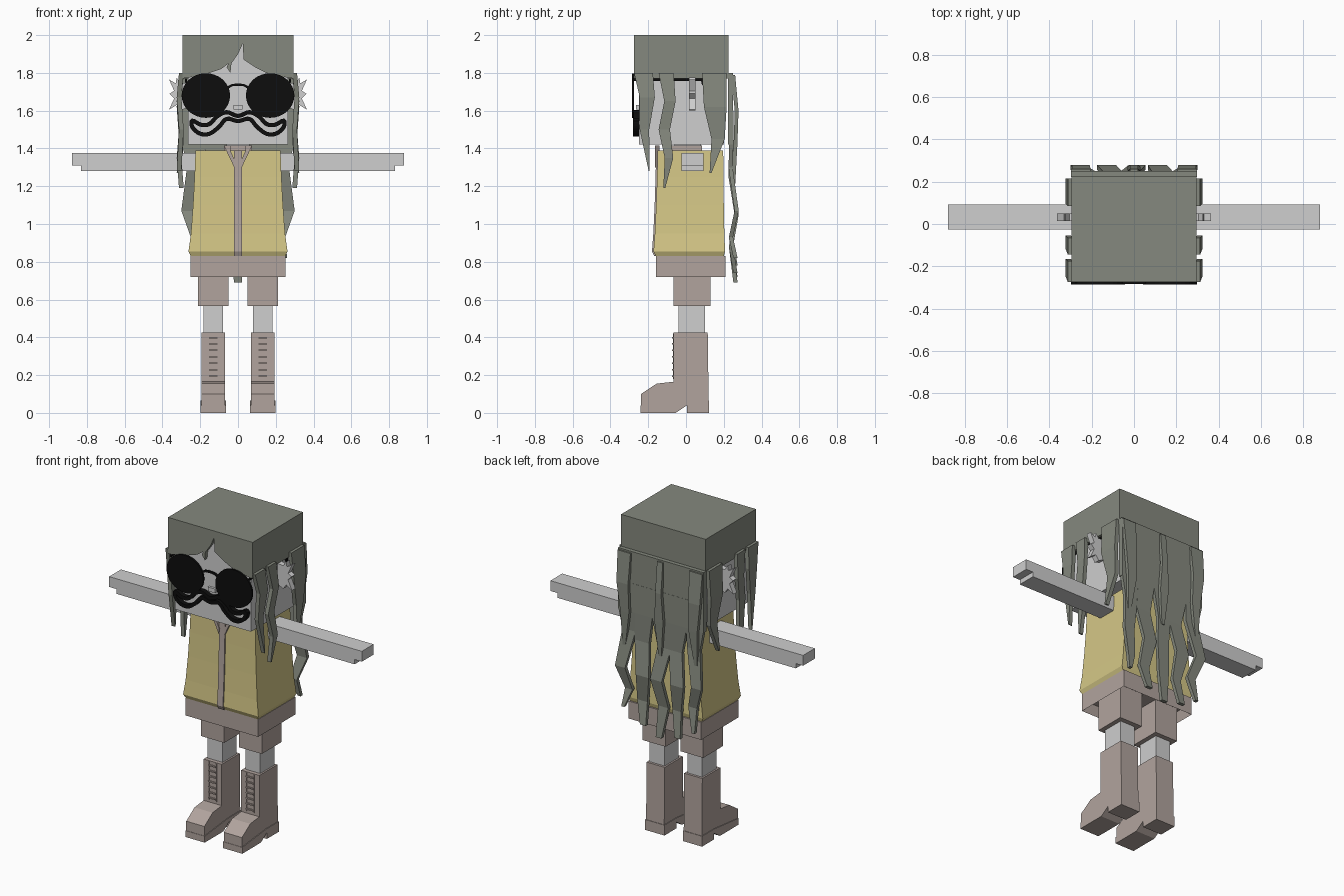
import bpy, bmesh, math
from mathutils import Vector

if "Cube" in bpy.data.objects:
    bpy.data.objects.remove(bpy.data.objects["Cube"])


def material(name, rgb):
    m = bpy.data.materials.new(name)
    m.use_nodes = True
    col = (*rgb, 1)
    m.diffuse_color = col
    m.node_tree.nodes["Principled BSDF"].inputs["Base Color"].default_value = col
    return m


SKIN = material("pale grey skin", (0.62, 0.62, 0.62))
HAIR = material("grey green hair", (0.235, 0.25, 0.21))
COAT = material("straw yellow coat", (0.66, 0.57, 0.24))
CLOTH = material("mauve cloth", (0.44, 0.37, 0.34))
BLACK = material("black", (0.004, 0.004, 0.004))


def finish(name, bm, mat):
    bmesh.ops.recalc_face_normals(bm, faces=bm.faces[:])
    me = bpy.data.meshes.new(name)
    bm.to_mesh(me)
    bm.free()
    me.materials.append(mat)
    ob = bpy.data.objects.new(name, me)
    bpy.context.collection.objects.link(ob)
    return ob


def loft(name, rings, mat):
    """Skin through rings of equal length, capped at both ends."""
    bm = bmesh.new()
    vs = [[bm.verts.new(p) for p in r] for r in rings]
    n = len(vs[0])
    for a, b in zip(vs, vs[1:]):
        for i in range(n):
            j = (i + 1) % n
            bm.faces.new((a[i], a[j], b[j], b[i]))
    bm.faces.new(vs[0])
    bm.faces.new(vs[-1])
    return finish(name, bm, mat)


def rect(x0, x1, y0, y1, z):
    return [(x0, y0, z), (x1, y0, z), (x1, y1, z), (x0, y1, z)]


def box(name, x, y, z, mat):
    return loft(name, [rect(*x, *y, z[0]), rect(*x, *y, z[1])], mat)


def plate(name, pts, axis, a, b, mat):
    """Extrude a 2D outline along x or y between a and b."""
    put = (lambda p, d: (d, *p)) if axis == "x" else (lambda p, d: (p[0], d, p[1]))
    return loft(name, [[put(p, a) for p in pts], [put(p, b) for p in pts]], mat)


def strand(name, path, axis, thick):
    """Flat tapering lock; path holds x, y, z, width."""
    rings = []
    for x, y, z, w in path:
        hx, hy = (w / 2, thick / 2) if axis == "x" else (thick / 2, w / 2)
        rings.append(rect(x - hx, x + hx, y - hy, y + hy, z))
    return loft(name, rings, HAIR)


def ribbon(name, pts, half, y0, y1, closed=False):
    """Flat black band following a smoothed path in the xz plane."""
    P = [Vector(p) for p in pts]
    n = len(P)
    line = []
    for i in range(n if closed else n - 1):
        get = lambda k: P[k % n] if closed else P[min(max(k, 0), n - 1)]
        a, b, c, d = (get(i + k) for k in (-1, 0, 1, 2))
        for s in range(4):
            t = s / 4
            line.append(0.5 * (2 * b + (c - a) * t + (2 * a - 5 * b + 4 * c - d) * t * t
                               + (3 * b - a - 3 * c + d) * t ** 3))
    line.append(line[0] if closed else P[-1])
    rings = []
    m = len(line) - 1
    for i, p in enumerate(line):
        before = line[m - 1] if closed and i == 0 else line[max(i - 1, 0)]
        after = line[1] if closed and i == m else line[min(i + 1, m)]
        d = (after - before).normalized() * half
        q, r = (p.x - d.y, p.y + d.x), (p.x + d.y, p.y - d.x)
        rings.append([(q[0], y0, q[1]), (r[0], y0, r[1]), (r[0], y1, r[1]), (q[0], y1, q[1])])
    return loft(name, rings, BLACK)


# Head, neck and nose
box("head", (-.265, .265), (-.25, .2), (1.42, 1.96), SKIN)
box("neck", (-.06, .06), (-.06, .08), (1.37, 1.43), SKIN)
box("nose", (-.025, .025), (-.265, -.24), (1.605, 1.63), SKIN)

# Hair cap with a jagged front hairline
box("hair_cap", (-.295, .295), (-.24, .225), (1.77, 2), HAIR)
fringe = [(-.295, 2), (-.295, 1.77), (-.2, 1.785), (-.15, 1.8), (-.09, 1.82), (-.05, 1.85),
          (-.06, 1.83), (-.04, 1.8), (-.035, 1.85), (0, 1.9), (.025, 1.955), (.03, 1.87),
          (.09, 1.83), (.15, 1.8), (.2, 1.785), (.295, 1.77), (.295, 2)]
plate("hair_fringe", fringe, "y", -.275, -.235, HAIR)
box("back_hair_sheet", (-.297, .297), (.222, .25), (1.42, 1.8), HAIR)

# Side locks, ears and glasses arms
side_locks = [
    [(-.225, 1.8, .1), (-.205, 1.67, .08), (-.22, 1.5, .05), (-.195, 1.28, .005)],
    [(-.105, 1.8, .08), (-.085, 1.65, .06), (-.115, 1.5, .06), (-.09, 1.35, .045), (-.115, 1.19, .01)],
    [(.15, 1.8, .13), (.155, 1.62, .12), (.17, 1.45, .07), (.13, 1.27, .01)]]
ear = [(.26, 1.75), (.305, 1.745), (.325, 1.775), (.33, 1.745), (.365, 1.765), (.338, 1.705),
       (.362, 1.69), (.338, 1.665), (.365, 1.605), (.325, 1.63), (.305, 1.6), (.26, 1.62)]
for side, s in (("left", 1), ("right", -1)):
    for k, lock in enumerate(side_locks):
        path = [(s * (.3 + (.012 if i % 2 else 0)), y, z, w) for i, (y, z, w) in enumerate(lock)]
        strand(f"{side}_side_lock_{k + 1}", path, "y", .025)
    plate(f"{side}_ear", [(s * x, z) for x, z in ear], "y", .015, .05, SKIN)
    lens = [(s * .17 + .128 * math.cos(t * math.pi / 16), 1.68 + .118 * math.sin(t * math.pi / 16))
            for t in range(32)]
    plate(f"{side}_lens", lens, "y", -.286, -.274, BLACK)
    temple = [(-.28, 1.77), (.1, 1.77), (.1, 1.735), (.085, 1.735), (.08, 1.758), (-.28, 1.758)]
    plate(f"{side}_glasses_arm", temple, "x", s * .27, s * .28, BLACK)

# Long back locks: x, z, width at each bend
back_y = (.24, .24, .236, .268, .238, .262)
back_locks = [
    [(.235, 1.6, .12), (.235, 1.42, .12), (.225, 1.3, .09), (.265, 1.07, .07), (.225, .93, .05), (.25, .82, .02)],
    [(.12, 1.6, .12), (.12, 1.42, .12), (.135, 1.25, .1), (.11, 1.05, .09), (.13, .88, .07), (.11, .74, .04)],
    [(0, 1.6, .12), (0, 1.42, .12), (-.02, 1.25, .09), (.015, 1.05, .08), (-.015, .88, .07), (0, .69, .04)],
    [(-.12, 1.6, .12), (-.12, 1.42, .12), (-.1, 1.25, .09), (-.13, 1.05, .09), (-.11, .88, .06), (-.13, .72, .04)],
    [(-.235, 1.6, .12), (-.235, 1.42, .12), (-.225, 1.3, .09), (-.265, 1.07, .07), (-.22, .93, .06), (-.24, .78, .02)]]
for k, lock in enumerate(back_locks):
    strand(f"back_lock_{k + 1}", [(x, y, z, w) for (x, z, w), y in zip(lock, back_y)], "x", .022)
for k, x in enumerate((-.25, 0, .25)):
    strand(f"raised_back_lock_{k + 1}", [(x, .25, 1.79, .09 if x else .04), (x, .268, 1.6, .08 if x else .04),
                                         (x * .95, .262, 1.42, .06), (x, .25, 1.2, .02)], "x", .02)

# Glasses bridge and moustache
ribbon("glasses_bridge", [(-.06, 1.715), (-.03, 1.735), (.03, 1.735), (.06, 1.715)], .006, -.284, -.274)
half = [(.06, 1.557), (.1, 1.515), (.15, 1.478), (.2, 1.478), (.24, 1.51), (.243, 1.548),
        (.195, 1.525), (.15, 1.53), (.11, 1.57), (.06, 1.592)]
outline = [(0, 1.545)] + half + [(0, 1.572)] + [(-x, z) for x, z in reversed(half)]
ribbon("moustache", outline, .011, -.28, -.245, closed=True)

# Flared coat with front strip and collar
coat = [(.83, .25, -.16, .2), (.855, .262, -.172, .207), (.95, .249, -.165, .203),
        (1.1, .238, -.158, .2), (1.25, .23, -.153, .198), (1.39, .225, -.15, .197)]
loft("coat", [rect(-w, w, a, b, z) for z, w, a, b in coat], COAT)
loft("coat_strip", [rect(-.02, .02, a - .008, a + .02, z) for z, w, a, b in coat], CLOTH)
box("collar", (-.075, .075), (-.085, .085), (1.385, 1.415), CLOTH)
for side, s in (("left", 1), ("right", -1)):
    flap = [(s * x, z) for x, z in ((.015, 1.33), (.04, 1.39), (.04, 1.415), (.075, 1.415), (.02, 1.3))]
    plate(f"{side}_collar_flap", flap, "y", -.165, -.14, CLOTH)

# Shorts waistband, hollow underneath
bm = bmesh.new()
bmesh.ops.create_cube(bm, size=1)
for v in bm.verts:
    v.co = (v.co.x * .505, v.co.y * .37 + .025, v.co.z * .11 + .775)
under = min(bm.faces, key=lambda f: f.calc_center_median().z)
bmesh.ops.inset_region(bm, faces=[under], thickness=.025)
for v in under.verts:
    v.co.z += .06
finish("shorts_waist", bm, CLOTH)

# Arms, legs and boots
boot = [(-.155, .155), (-.065, .165), (-.065, .425), (.115, .425), (.12, .05), (.002, .05),
        (-.06, .012), (-.238, .012), (-.238, .1)]
sole = [(-.24, 0), (-.24, .04), (0, .065), (.123, .065), (.123, 0), (.005, 0), (.005, .04), (-.055, 0)]
for side, s in (("left", 1), ("right", -1)):
    arm = [(s * x, z) for x, z in ((.2, 1.28), (.83, 1.28), (.83, 1.31), (.88, 1.31), (.88, 1.375), (.2, 1.375))]
    plate(f"{side}_arm", arm, "y", -.025, .092, SKIN)
    c = s * .131
    box(f"{side}_shorts_leg", (c - .08, c + .08), (-.065, .13), (.565, .8), CLOTH)
    box(f"{side}_shin", (c - .052, c + .052), (-.04, .1), (.4, .6), SKIN)
    plate(f"{side}_boot", boot, "x", c - .063, c + .063, CLOTH)
    plate(f"{side}_boot_sole", sole, "x", c - .067, c + .067, CLOTH)
    for e in (-1, 1):
        box(f"{side}_lace_rail", (c + e * .026 - .003, c + e * .026 + .003), (-.07, -.06), (.18, .42), CLOTH)
    for k in range(7):
        z = .195 + k * .034
        box(f"{side}_lace_{k + 1}", (c - .026, c + .026), (-.073, -.06), (z - .004, z + .004), CLOTH)
